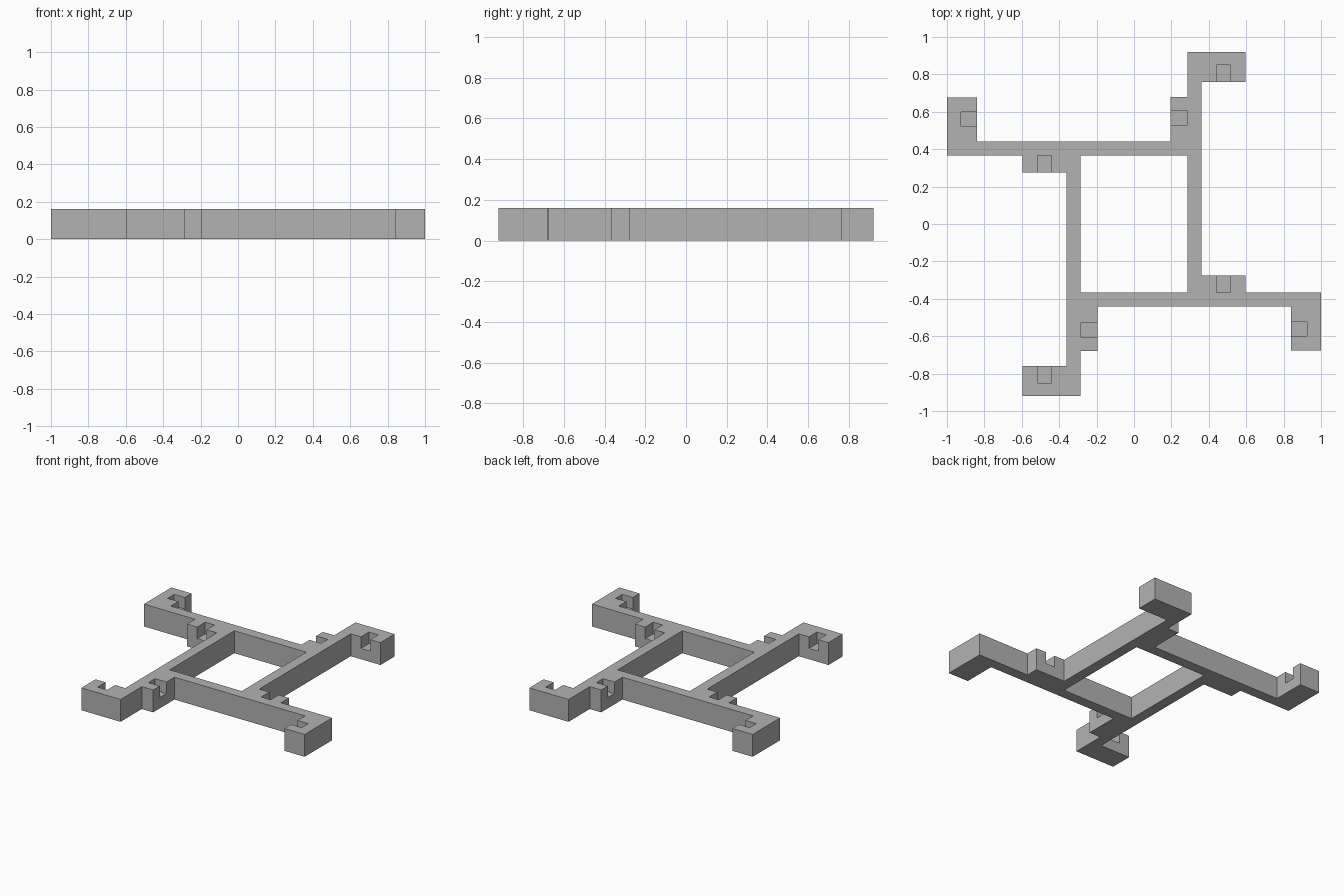
import bpy, bmesh

HEIGHT = 0.16
NOTCH_DEPTH = 0.083

cube = bpy.data.objects.get("Cube")
if cube:
    bpy.data.objects.remove(cube, do_unlink=True)

grey = bpy.data.materials.new("grey")
grey.use_nodes = True
colour = (0.45, 0.45, 0.45, 1)
grey.diffuse_color = colour
grey.node_tree.nodes["Principled BSDF"].inputs["Base Color"].default_value = colour


def prism(name, outline, bottom, top):
    """Extrude a flat outline from bottom to top."""
    bm = bmesh.new()
    face = bm.faces.new([bm.verts.new((x, y, bottom)) for x, y in outline])
    result = bmesh.ops.extrude_face_region(bm, geom=[face])
    verts = [v for v in result["geom"] if isinstance(v, bmesh.types.BMVert)]
    bmesh.ops.translate(bm, verts=verts, vec=(0, 0, top - bottom))
    bmesh.ops.recalc_face_normals(bm, faces=bm.faces)
    mesh = bpy.data.meshes.new(name)
    bm.to_mesh(mesh)
    bm.free()
    mesh.materials.append(grey)
    obj = bpy.data.objects.new(name, mesh)
    bpy.context.collection.objects.link(obj)
    return obj


def half_turn(points):
    return [(-x, -y) for x, y in points]


def rectangle(x0, x1, y0, y1):
    return [(x0, y0), (x1, y0), (x1, y1), (x0, y1)]


def cut(target, outline, bottom, top):
    cutter = prism("cutter", outline, bottom, top)
    cutter.hide_render = True
    mod = target.modifiers.new("cut", 'BOOLEAN')
    mod.operation = 'DIFFERENCE'
    mod.solver = 'EXACT'
    mod.object = cutter
    bpy.context.view_layer.objects.active = target
    bpy.ops.object.modifier_apply(modifier=mod.name)
    bpy.data.objects.remove(cutter, do_unlink=True)


# Pinwheel frame: half of the outline, repeated by a half turn
half = [(-0.195, -0.44), (0.84, -0.44), (0.84, -0.675), (1, -0.675),
        (1, -0.365), (0.595, -0.365), (0.595, -0.275), (0.36, -0.275),
        (0.36, 0.76), (0.595, 0.76), (0.595, 0.92), (0.285, 0.92),
        (0.285, 0.68), (0.195, 0.68)]
frame = prism("slotted_frame", half + half_turn(half), 0, HEIGHT)

# Central opening
cut(frame, rectangle(-0.285, 0.285, -0.365, 0.365), -0.1, HEIGHT + 0.1)

# Notches open to the top and to one side of each end block and lug
notches = [rectangle(0.44, 0.515, 0.70, 0.85),      # back end block
           rectangle(0.15, 0.285, 0.53, 0.605),     # back lug
           rectangle(0.44, 0.515, -0.365, -0.22),   # side lug
           rectangle(0.78, 0.925, -0.60, -0.525)]   # side end block
for notch in notches:
    for outline in (notch, half_turn(notch)):
        cut(frame, outline, HEIGHT - NOTCH_DEPTH, HEIGHT + 0.1)
